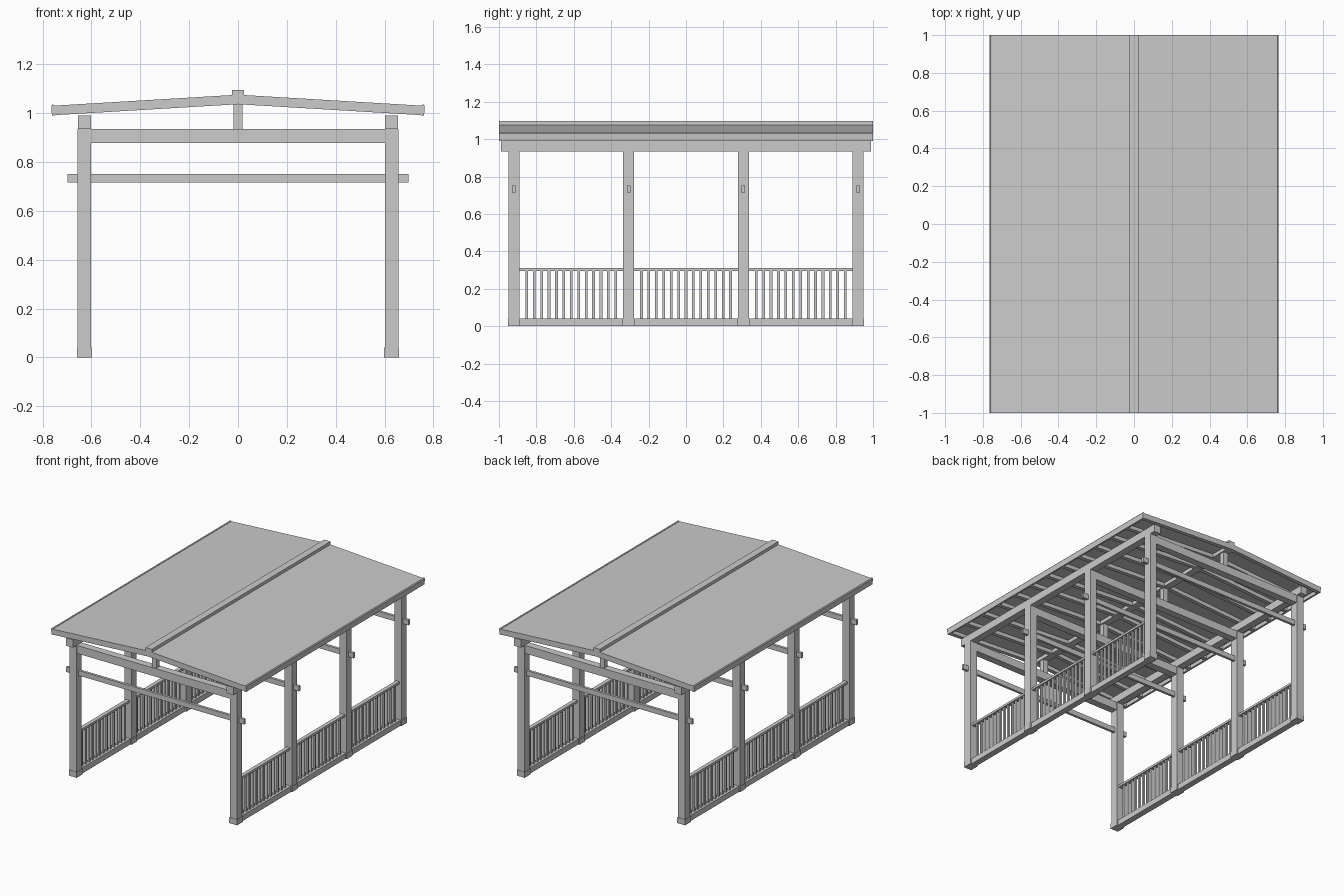
import bpy, bmesh

if "Cube" in bpy.data.objects:
    bpy.data.objects.remove(bpy.data.objects["Cube"])


def finish(name, bm):
    bmesh.ops.recalc_face_normals(bm, faces=bm.faces)
    mesh = bpy.data.meshes.new(name)
    bm.to_mesh(mesh)
    bm.free()
    ob = bpy.data.objects.new(name, mesh)
    bpy.context.collection.objects.link(ob)
    return ob


def add_prism(bm, profile, y0, y1):
    """Extrude an x-z profile along y."""
    a = [bm.verts.new((x, y0, z)) for x, z in profile]
    b = [bm.verts.new((x, y1, z)) for x, z in profile]
    n = len(profile)
    bm.faces.new(a)
    bm.faces.new(b[::-1])
    for i in range(n):
        j = (i + 1) % n
        bm.faces.new((a[i], a[j], b[j], b[i]))


def boxes(name, items):
    """One object from (x0, x1, y0, y1, z0, z1) boxes."""
    bm = bmesh.new()
    for x0, x1, y0, y1, z0, z1 in items:
        add_prism(bm, [(x0, z0), (x1, z0), (x1, z1), (x0, z1)], y0, y1)
    return finish(name, bm)


def prisms(name, items):
    bm = bmesh.new()
    for profile, y0, y1 in items:
        add_prism(bm, profile, y0, y1)
    return finish(name, bm)


def mirror_x(ob):
    ob.modifiers.new("mirror", 'MIRROR').use_mirror_merge = False


POST_Y = [-0.92, -0.3067, 0.3067, 0.92]
PX, H = 0.629, 0.0275

# Posts with base shoes
mirror_x(boxes("posts", [(PX - H, PX + H, y - 0.029, y + 0.029, 0.035, 0.935) for y in POST_Y]))
mirror_x(boxes("post_shoes", [(PX - 0.031, PX + 0.031, y - 0.032, y + 0.032, 0, 0.04) for y in POST_Y]))

# Long plates carrying the rafters
mirror_x(boxes("wall_plate", [(0.602, 0.655, -0.988, 0.988, 0.935, 0.99)]))

# Cross beams, through ties and king posts on every frame
boxes("tie_beams", [(-0.61, 0.61, y - 0.026, y + 0.026, 0.879, 0.936) for y in POST_Y])
boxes("through_ties", [(-0.698, 0.698, y - 0.009, y + 0.009, 0.716, 0.752) for y in POST_Y])
boxes("king_posts", [(-0.018, 0.018, y - 0.018, y + 0.018, 0.935, 1.04) for y in POST_Y])

# Railings: sill, top rail and balusters in each bay
sills, rails, balusters = [], [], []
for ya, yb in zip(POST_Y, POST_Y[1:]):
    a, b = ya + 0.029, yb - 0.029
    sills.append((PX - 0.022, PX + 0.022, a, b, 0.0, 0.04))
    rails.append((PX - 0.014, PX + 0.014, a, b, 0.294, 0.31))
    for i in range(1, 14):
        y = a + (b - a) * i / 14
        balusters.append((PX - 0.007, PX + 0.007, y - 0.007, y + 0.007, 0.04, 0.295))
mirror_x(boxes("railing_sills", sills))
mirror_x(boxes("railing_top_rails", rails))
mirror_x(boxes("railing_balusters", balusters))


# Roof: height of the top surface falls gently from the ridge
def top(x):
    return 1.076 - 0.0595 * x


def slope(x0, x1, d0, d1):
    return [(x0, top(x0) - d1), (x1, top(x1) - d1), (x1, top(x1) - d0), (x0, top(x0) - d0)]


mirror_x(prisms("roof_sheet", [(slope(0, 0.76, 0, 0.012), -1, 1)]))
N = 13
mirror_x(prisms("rafters", [(slope(0, 0.752, 0.011, 0.039), y - 0.014, y + 0.014)
                            for y in [-0.986 + 1.972 * i / (N - 1) for i in range(N)]]))
mirror_x(prisms("eave_fascia", [([(0.749, 0.991), (0.762, 0.99), (0.765, 1.03),
                                  (0.760, 1.036), (0.752, 1.034)], -1, 1)]))

# Ridge beam and cap
boxes("ridge_cap", [(-0.025, 0.025, -1, 1, 1.037, 1.096)])
